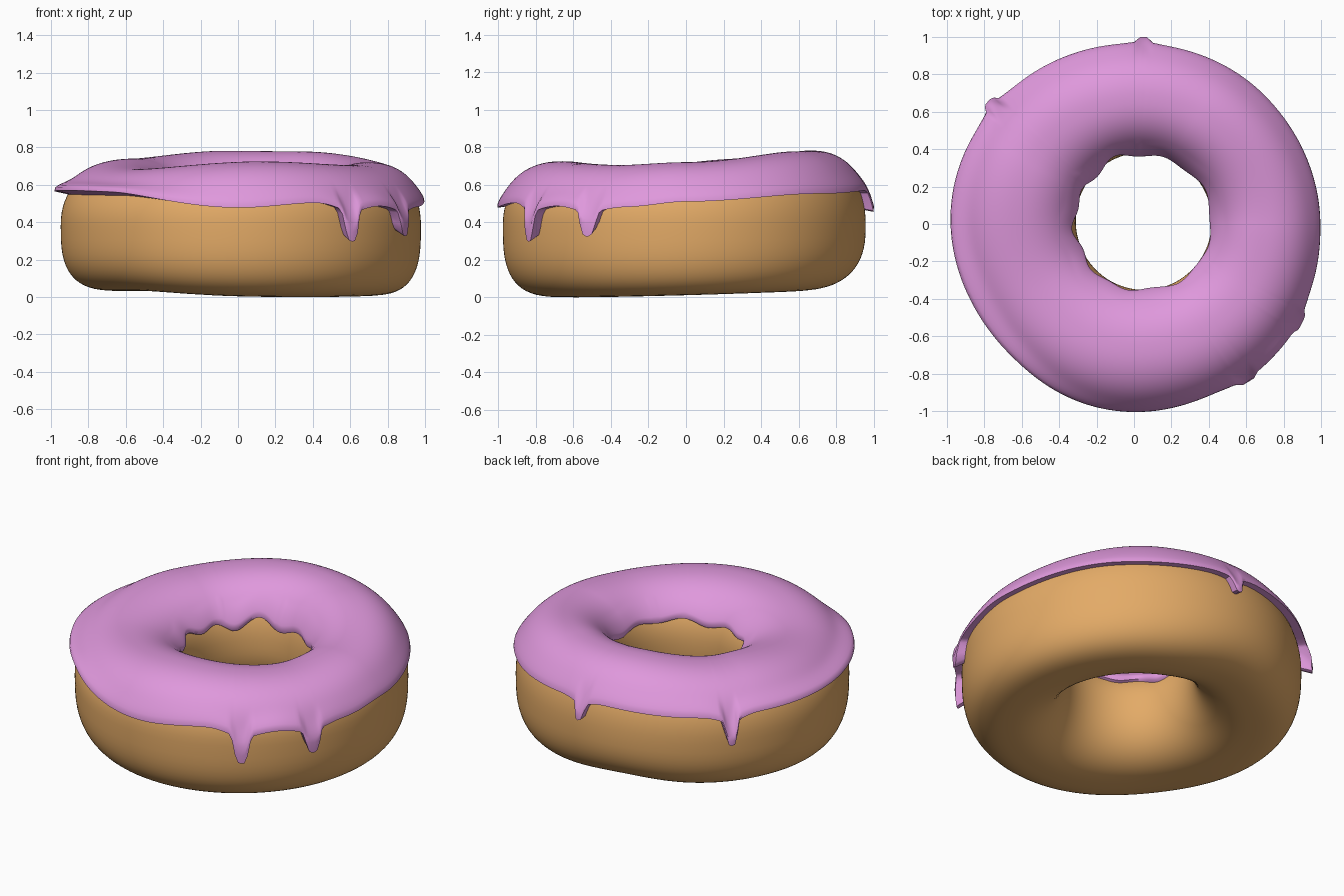
import bpy, bmesh, math

if "Cube" in bpy.data.objects:
    bpy.data.objects.remove(bpy.data.objects["Cube"])

N = 360  # steps around the ring


def table(points, deg):
    """Smooth periodic interpolation of (angle, value) pairs."""
    pts = [(points[-1][0] - 360, points[-1][1])] + points + [(points[0][0] + 360, points[0][1])]
    for (a, va), (b, vb) in zip(pts, pts[1:]):
        if a <= deg <= b:
            t = (deg - a) / (b - a)
            return va + (vb - va) * t * t * (3 - 2 * t)


def bump(deg, centre, width, power=2):
    d = abs((deg - centre + 180) % 360 - 180)
    return math.exp(-(d / width) ** power)


TOP = [(0, .72), (60, .778), (95, .782), (150, .74), (215, .685), (280, .725), (330, .705)]
EDGE = [(0, .515), (45, .555), (90, .575), (135, .55), (180, .55), (225, .545), (270, .485),
        (296, .51), (317, .49), (342, .49)]
# drips: angle, half width, length
DRIPS = [(306, 2.6, .175), (329.5, 2.8, .14), (87, 2.0, .11), (140, 2.2, .15)]
MID = .38


def section(deg, phi, t):
    """Point on the squashed ring section, grown outward by t."""
    a = math.radians(deg)
    outer = .968 + .01 * math.cos(a) - .01 * math.sin(a) - .035 * bump(deg, 215, 32)
    inner = .363 + .052 * math.cos(a) + .015 * math.sin(a)
    c, half = (outer + inner) / 2, (outer - inner) / 2
    bottom = .022 - .022 * math.cos(a - math.radians(300)) + .03 * bump(deg, 98, 22)
    bottom += .015 * bump(deg, 225, 28)
    cs, sn = math.cos(phi), math.sin(phi)
    n = 2.25 if sn > 0 else (3.0 - .5 * bump(deg, 95, 45) if cs > 0 else 2.2)
    height = table(TOP, deg) - .026 - MID if sn > 0 else MID - bottom
    r = c + (half + t) * math.copysign(abs(cs) ** (2 / n), cs)
    z = MID + (height + t) * math.copysign(abs(sn) ** (2 / n), sn)
    return r * math.cos(a), r * math.sin(a), z


def phi_at(deg, z):
    """Section angle on the outer side where the dough surface has height z."""
    lo, hi = -1.2, 1.5
    for _ in range(24):
        m = (lo + hi) / 2
        if section(deg, m, 0)[2] < z:
            lo = m
        else:
            hi = m
    return lo


def dough_loop(deg):
    return [section(deg, 2 * math.pi * k / 64, 0) for k in range(64)]


def icing_loop(deg):
    a = math.radians(deg)
    drop = sum(l * (.8 * bump(deg, c, w, 4) + .2 * bump(deg, c, w * 2.5)) for c, w, l in DRIPS)
    front = bump(deg, 318, 14)
    bulge = .012 * min(1, drop / .1) + .025 * front + .036 * bump(deg, 185, 55)
    bulge += .018 * bump(deg, 215, 30)
    wave = (math.sin(9 * a + .6) + .6 * math.sin(5 * a + 2)) * (.35 + .5 * bump(deg, 120, 70))
    edge = table(EDGE, deg) - drop
    start, under = phi_at(deg, edge - .018), phi_at(deg, edge)
    end = math.pi - phi_at(deg, .52 - .03 * wave)
    pts = []
    m = 44
    for k in range(m + 1):  # outer skin, flared at the outer rim
        s = k / m
        phi = start + (end - start) * s
        t = .026 + (.012 + bulge) * math.exp(-(s / .10) ** 2)
        t += (.008 + .008 * wave) * max(0, (s - .8) / .2)
        t *= min(1, .9 + s * 5) * min(1, .5 + (1 - s) * 20)
        pts.append(section(deg, phi, t))
    for k in range(12, -1, -1):  # hidden skin under the dough surface
        pts.append(section(deg, under + (end - under) * (.005 + .99 * k / 12), -.012))
    return pts


def ring(name, loop, colour):
    bm = bmesh.new()
    rows = [[bm.verts.new(p) for p in loop(360 * i / N)] for i in range(N)]
    for i in range(N):
        p, q = rows[i], rows[(i + 1) % N]
        for j in range(len(p)):
            k = (j + 1) % len(p)
            bm.faces.new((p[j], q[j], q[k], p[k]))
    bmesh.ops.recalc_face_normals(bm, faces=bm.faces)
    me = bpy.data.meshes.new(name)
    bm.to_mesh(me)
    bm.free()
    mat = bpy.data.materials.new(name + "_colour")
    mat.diffuse_color = (*colour, 1)
    mat.use_nodes = True
    mat.node_tree.nodes["Principled BSDF"].inputs["Base Color"].default_value = mat.diffuse_color
    me.materials.append(mat)
    ob = bpy.data.objects.new(name, me)
    bpy.context.collection.objects.link(ob)
    bpy.ops.object.select_all(action='DESELECT')
    ob.select_set(True)
    bpy.context.view_layer.objects.active = ob
    bpy.ops.object.shade_smooth_by_angle(angle=math.radians(50))


ring("dough", dough_loop, (.77, .405, .135))   # golden ring
ring("icing", icing_loop, (.74, .315, .72))    # pink glaze with drips
